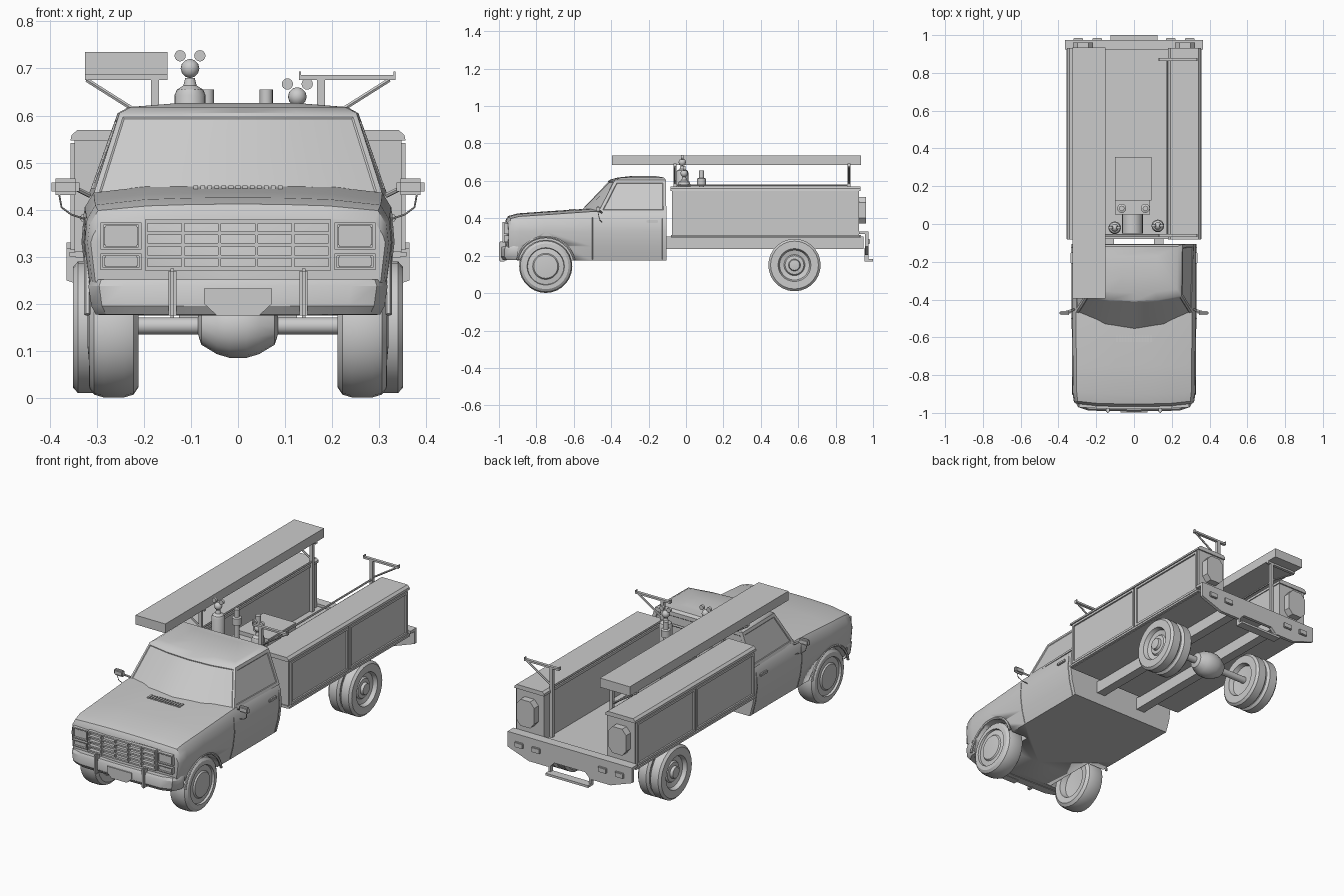
import bpy, bmesh
from math import sin, cos, pi, radians

if "Cube" in bpy.data.objects:
    bpy.data.objects.remove(bpy.data.objects["Cube"])


def finish(name, bm, mirror=False, smooth=True):
    bmesh.ops.recalc_face_normals(bm, faces=bm.faces)
    mesh = bpy.data.meshes.new(name)
    bm.to_mesh(mesh)
    bm.free()
    obj = bpy.data.objects.new(name, mesh)
    bpy.context.collection.objects.link(obj)
    if smooth:
        bpy.ops.object.select_all(action='DESELECT')
        obj.select_set(True)
        bpy.context.view_layer.objects.active = obj
        bpy.ops.object.shade_smooth_by_angle(angle=radians(32))
    if mirror:
        obj.modifiers.new("Mirror", 'MIRROR')
    return obj


def boxes(name, items, mirror=False, bevel=0):
    """Boxes given as x0, x1, y0, y1, z0, z1."""
    bm = bmesh.new()
    for x0, x1, y0, y1, z0, z1 in items:
        new = bmesh.ops.create_cube(bm, size=1)["verts"]
        bmesh.ops.scale(bm, vec=(x1 - x0, y1 - y0, z1 - z0), verts=new)
        bmesh.ops.translate(bm, vec=((x0 + x1) / 2, (y0 + y1) / 2, (z0 + z1) / 2), verts=new)
    if bevel:
        bmesh.ops.bevel(bm, geom=bm.edges[:], offset=bevel, segments=2, affect='EDGES')
    return finish(name, bm, mirror, bevel > 0)


def loft_mesh(rings):
    bm = bmesh.new()
    rows = [[bm.verts.new(p) for p in ring] for ring in rings]
    n = len(rows[0])
    for a, b in zip(rows, rows[1:]):
        for i in range(n):
            j = (i + 1) % n
            bm.faces.new((a[i], a[j], b[j], b[i]))
    bm.faces.new(rows[0])
    bm.faces.new(rows[-1])
    bmesh.ops.recalc_face_normals(bm, faces=bm.faces)
    bm.faces.ensure_lookup_table()
    return bm


def prism(name, pts, a, b, mirror=False):
    """Extrude an x, z outline along y."""
    return finish(name, loft_mesh([[(x, y, z) for x, z in pts] for y in (a, b)]), mirror, False)


def lathe(name, profile, loc, axis='Z', seg=24, mirror=False):
    """Turn (radius, height) pairs around an axis through loc."""
    rings = []
    for r, h in profile:
        ring = []
        for i in range(seg):
            c, s = r * cos(2 * pi * i / seg), r * sin(2 * pi * i / seg)
            p = {'X': (h, c, s), 'Y': (c, h, s), 'Z': (c, s, h)}[axis]
            ring.append([q + o for q, o in zip(p, loc)])
        rings.append(ring)
    return finish(name, loft_mesh(rings), mirror)


def tube(name, pts, r, mirror=False):
    curve = bpy.data.curves.new(name, 'CURVE')
    curve.dimensions = '3D'
    curve.bevel_depth, curve.bevel_resolution, curve.use_fill_caps = r, 1, True
    spline = curve.splines.new('POLY')
    spline.points.add(len(pts) - 1)
    for point, co in zip(spline.points, pts):
        point.co = (*co, 1)
    temp = bpy.data.objects.new(name + "_path", curve)
    bm = bmesh.new()
    mesh = bpy.data.meshes.new_from_object(temp)
    bm.from_mesh(mesh)
    bpy.data.objects.remove(temp)
    bpy.data.meshes.remove(mesh)
    return finish(name, bm, mirror)


# Lower cab and hood with a bowed nose, then wheel wells cut out
def body_ring(y, top, shoulder, w, bottom, bow):
    half = [(w * .3, top - .001), (w * .6, top - .004), (w * .93, shoulder), (w * .985, shoulder - .03),
            (w, .33), (w * .97, .25), (w * .91, bottom)]
    ring = [(0, top)] + half + [(0, bottom)] + [(-x, z) for x, z in reversed(half)]
    return [(x, y + bow * (x / w) ** 4, z) for x, z in ring]


body = finish("cab_body", loft_mesh([body_ring(*s) for s in [
    (-.966, .387, .375, .313, .2, .018), (-.952, .412, .398, .32, .185, .018),
    (-.9, .426, .41, .326, .175, .01), (-.75, .437, .419, .328, .175, 0),
    (-.5, .453, .436, .33, .175, 0), (-.105, .453, .436, .33, .175, 0)]]))
for side in (-1, 1):
    well = lathe("wheel_well_cutter", [(.152, -.1), (.152, .1)], (side * .3, -.75, .145), 'X', 32)
    well.hide_render = True
    cut = body.modifiers.new("Well", 'BOOLEAN')
    cut.operation, cut.solver, cut.object = 'DIFFERENCE', 'EXACT', well
    bpy.context.view_layer.objects.active = body
    bpy.ops.object.modifier_apply(modifier=cut.name)
    bpy.data.objects.remove(well)
arc = [radians(12 + 156 * i / 16) for i in range(17)]
tube("wheel_arch_lip", [(.32, -.75 + .155 * cos(a), .145 + .155 * sin(a)) for a in arc], .007, True)


# Greenhouse with recessed windows
def roof_ring(z, wf, wb, yc, ys, yb):
    front = [(wf * t, yc + (ys - yc) * t * t, z) for t in (-1, -.5, 0, .5, 1)]
    return front + [(wb, yb, z), (-wb, yb, z)]


bm = loft_mesh([roof_ring(*s) for s in [
    (.43, .308, .318, -.575, -.47, -.105), (.605, .252, .256, -.41, -.38, -.108),
    (.618, .228, .232, -.365, -.345, -.118), (.627, .12, .12, -.28, -.27, -.17)]])
panes = [[bm.faces[i] for i in range(4)]] + [[bm.faces[i]] for i in (4, 5, 6)]
for pane, border in zip(panes, (.011, .016, .02, .016)):
    bmesh.ops.inset_region(bm, faces=pane, thickness=border, depth=0, use_even_offset=True)
    bmesh.ops.inset_region(bm, faces=pane, thickness=.003, depth=-.003, use_even_offset=True)
finish("cab_roof", bm)

# Doors, mirrors and hood vents
for y in (-.5, -.125):
    tube("door_seam", [(.303, y, .18), (.321, y, .25), (.331, y, .33), (.325, y, .405)], .002, True)
boxes("door_handle", [(.322, .336, -.21, -.15, .375, .39)], True, .003)
boxes("side_mirror", [(.337, .396, -.482, -.46, .431, .466)], True, .008)
tube("mirror_arm", [(.315, -.45, .43), (.345, -.47, .445)], .005, True)
tube("mirror_brace", [(.38, -.47, .432), (.375, -.465, .405), (.355, -.46, .39), (.325, -.45, .38)], .002, True)
boxes("hood_vents", [(.015 * i - .005, .015 * i + .005, -.625, -.59, .44, .451) for i in range(-6, 7)])


# Grille, lights and front bumper
def rim(x0, x1, z0, z1, y0, y1, t):
    return [(x0, x1, y0, y1, z0, z0 + t), (x0, x1, y0, y1, z1 - t, z1),
            (x0, x0 + t, y0, y1, z0, z1), (x1 - t, x1, y0, y1, z0, z1)]


bars = [(-.198, .198, -.978, -.955, z - .004, z + .004) for z in (.275, .3, .325, .35, .375)]
bars += [(.078 * i - .198, .078 * i - .192, -.98, -.955, .271, .379) for i in range(6)]
boxes("grille", bars)
boxes("headlight_bezels", rim(.205, .292, .315, .373, -.972, -.945, .006)
      + rim(.205, .292, .272, .307, -.972, -.945, .005), True)
boxes("headlights", [(.212, .285, -.966, -.945, .322, .366),
                     (.212, .285, -.966, -.945, .278, .301)], True, .003)
outline = [(0, -.992), (.24, -.988), (.295, -.97), (.318, -.93), (.318, -.9), (.305, -.9),
           (.29, -.94), (0, -.95)]
outline += [(-x, y) for x, y in reversed(outline[1:-1])]
finish("front_bumper", loft_mesh([[(x * s, y + d, z) for x, y in outline] for s, d, z in
       [(.95, .012, .177), (.98, 0, .195), (1, 0, .238), (.985, .008, .252)]]))
prism("plate_holder", [(-.045, .175), (.045, .175), (.072, .2), (.072, .232), (-.072, .232), (-.072, .2)],
      -.997, -.96)
boxes("bumper_guard", [(.131, .148, -1, -.965, .17, .275)], True, .005)

# Wheels and rear axle
lathe("front_wheel", [(.03, -.015), (.08, -.02), (.088, -.05), (.12, -.053), (.136, -.042), (.142, -.022),
                      (.142, .022), (.136, .042), (.122, .052), (.1, .053), (.097, .042), (.07, .046),
                      (.064, .053), (.03, .056)], (.264, -.75, .143), 'X', 28, True)
for x in (.247, .318):
    lathe("rear_wheel", [(.03, -.005), (.08, -.01), (.088, -.033), (.128, -.033), (.14, -.022), (.14, .022),
                         (.128, .033), (.088, .033), (.08, .012), (.056, .006), (.05, .014), (.032, .016),
                         (.028, .03), (.01, .032)], (x, .58, .15), 'X', 28, True)
lathe("rear_axle", [(.018, -.24), (.018, -.085), (.04, -.078), (.06, -.045), (.068, -.018), (.068, .018),
                    (.06, .045), (.04, .078), (.018, .085), (.018, .24)], (0, .58, .153), 'X', 16)
boxes("frame_rail", [(.105, .155, -.12, .95, .237, .302)], True)

# Service bed with side bins
boxes("bed_floor", [(-.345, .345, -.08, .935, .298, .312)])
prism("side_bin", [(.185, .3), (.348, .3), (.348, .55), (.185, .55)], -.075, .925, True)
prism("bin_lid", [(.18, .547), (.356, .547), (.354, .558), (.342, .569), (.192, .569), (.18, .56)],
      -.082, .932, True)
frames = [(.345, .358, -.08, .93, .3, .31)]
for y0, y1 in ((-.065, .42), (.43, .915)):
    frames += [(.346, .356, y0, y1, .314, .326), (.346, .356, y0, y1, .53, .542),
               (.346, .356, y0, y0 + .012, .314, .542), (.346, .356, y1 - .012, y1, .314, .542)]
boxes("bin_door_frames", frames, True)
prism("bin_end_plate", [(.27 + .052 * u, .443 + .07 * v) for u, v in
      [(-1, -.6), (-.55, -1), (.55, -1), (1, -.6), (1, .6), (.55, 1), (-.55, 1), (-1, .6)]],
      .92, .962, True)

# Rear bumper, lamps and step
prism("rear_bumper", [(-.365, .33), (.365, .33), (.365, .25), (.24, .205), (.12, .205), (.09, .235),
                      (-.09, .235), (-.12, .205), (-.24, .205), (-.365, .25)], .958, .975)
boxes("rear_bumper_top", [(-.365, .365, .925, .96, .316, .33)])
boxes("rear_lamps", [(.17, .22, .97, .985, .262, .29), (.27, .32, .97, .985, .262, .29)], True, .003)
boxes("rear_step", [(-.125, .125, .955, 1, .17, .182), (-.125, -.113, .955, .975, .17, .24),
                    (.113, .125, .955, .975, .17, .24)])

# Overhead rack and long carried box
for y in (-.06, .872):
    boxes("rack_post", [(.168, .185, y - .008, y + .008, .3, .68)], True)
    boxes("rack_arm_right", [(-.325, -.15, y - .008, y + .008, .676, .688)])
    boxes("rack_arm_left", [(.13, .335, y - .008, y + .008, .676, .686),
                            (.13, .134, y - .008, y + .008, .68, .694),
                            (.331, .335, y - .008, y + .008, .68, .694)])
    tube("rack_brace", [(.178, y, .585), (.322, y, .676)], .005, True)
tube("rack_side_rail", [(.176, -.06, .576), (.176, .872, .576)], .005, True)
tube("rack_cross_bar", [(-.176, -.06, .565), (.176, -.06, .565)], .007)
boxes("carried_box", [(-.325, -.15, -.395, .935, .686, .735)])

# Welding machine with exhaust stacks and hose reel
boxes("welder", [(-.1, .092, .125, .355, .302, .52), (-.1, .085, .05, .125, .302, .5)])
for x in (-.065, .06):
    lathe("welder_stack", [(.014, .49), (.014, .572), (.024, .576), (.024, .612), (.014, .616), (.014, .655)],
          (x, .083, 0), 'Z', 16)
lathe("hose_reel", [(.055, -.05), (.055, .05)], (-.008, 0, .4), 'Y', 20)

# Gas cylinders with regulators and gauges
for x, y, drop in ((-.102, -.02, 0), (.126, -.01, .06)):
    lathe("gas_cylinder", [(.033, .302), (.033, .643 - drop), (.028, .655 - drop), (.014, .664 - drop),
                           (.01, .68 - drop)], (x, y, 0), 'Z', 20)
    lathe("regulator", [(.02 * sin(a), -.02 * cos(a)) for a in (.15, .5, 1, 1.57, 2.1, 2.6, 3)],
          (x, y, .7 - drop), 'Z', 16)
    for dx in (-.021, .021):
        lathe("gauge", [(.012, -.007), (.012, .007)], (x + dx, y, .727 - drop), 'Y', 16)
